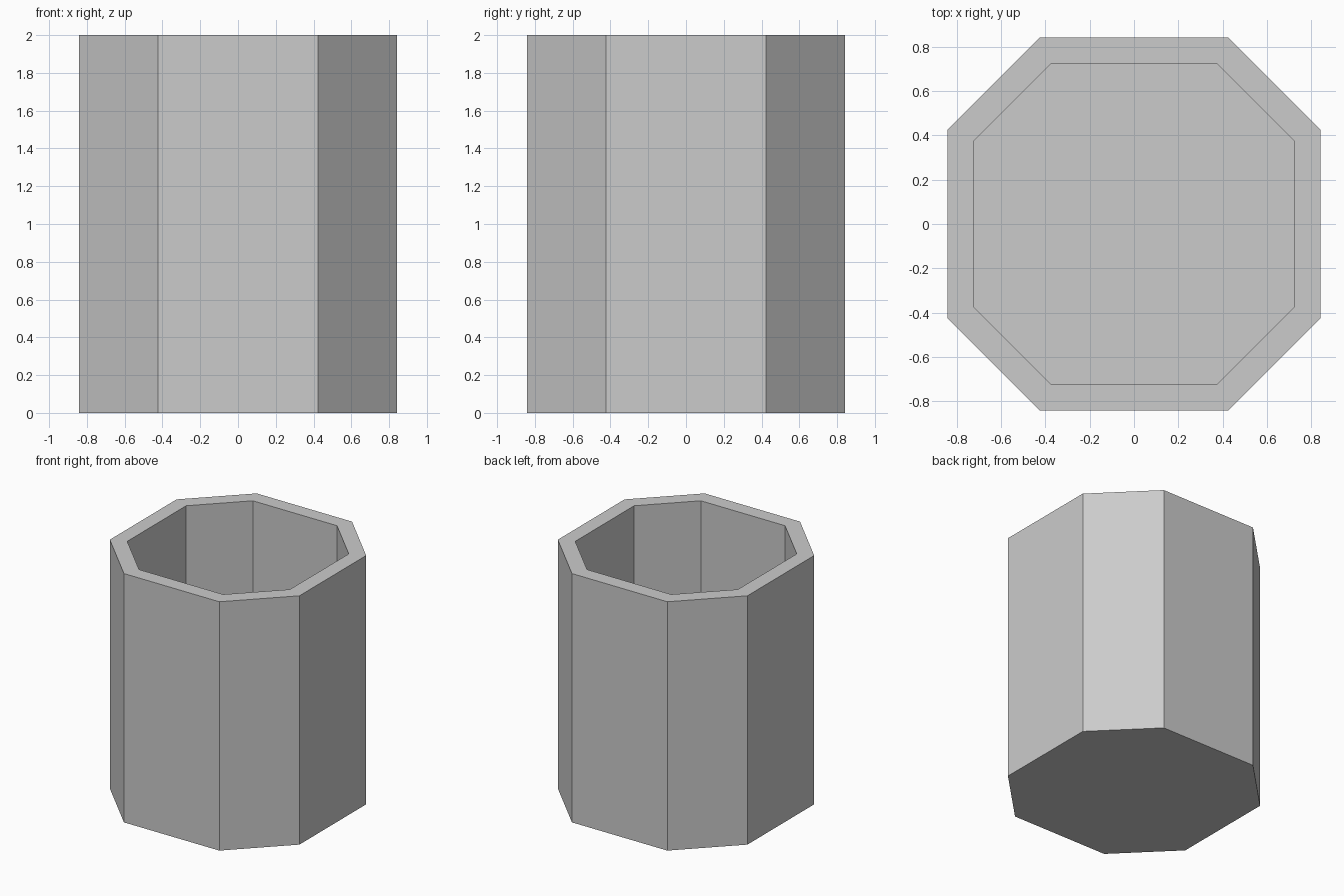
import bpy, bmesh

if "Cube" in bpy.data.objects:
    bpy.data.objects.remove(bpy.data.objects["Cube"])

HEIGHT, WALL, FLOOR = 2.0, 0.12, 0.12
SIDE, CORNER = 0.843, 0.424


def octagon(bm, a, b, z):
    """Ring of eight vertices with flats at distance a and corners at b."""
    pts = [(a, -b), (a, b), (b, a), (-b, a), (-a, b), (-a, -b), (-b, -a), (b, -a)]
    return [bm.verts.new((x, y, z)) for x, y in pts]


# Even wall thickness on straight and diagonal sides
inner_side = SIDE - WALL
inner_corner = SIDE + CORNER - WALL * 2 ** 0.5 - inner_side

# Rings run from the outer base, up over the rim, down to the inner floor
bm = bmesh.new()
rings = [
    octagon(bm, SIDE, CORNER, 0),
    octagon(bm, SIDE, CORNER, HEIGHT),
    octagon(bm, inner_side, inner_corner, HEIGHT),
    octagon(bm, inner_side, inner_corner, FLOOR),
]
for low, high in zip(rings, rings[1:]):
    for i in range(8):
        j = (i + 1) % 8
        bm.faces.new((low[i], low[j], high[j], high[i]))

# Underside and inner floor
bm.faces.new(rings[0][::-1])
bm.faces.new(rings[-1])
bmesh.ops.recalc_face_normals(bm, faces=bm.faces)

mesh = bpy.data.meshes.new("octagonal_cup")
bm.to_mesh(mesh)
bm.free()
cup = bpy.data.objects.new("octagonal_cup", mesh)
bpy.context.collection.objects.link(cup)
